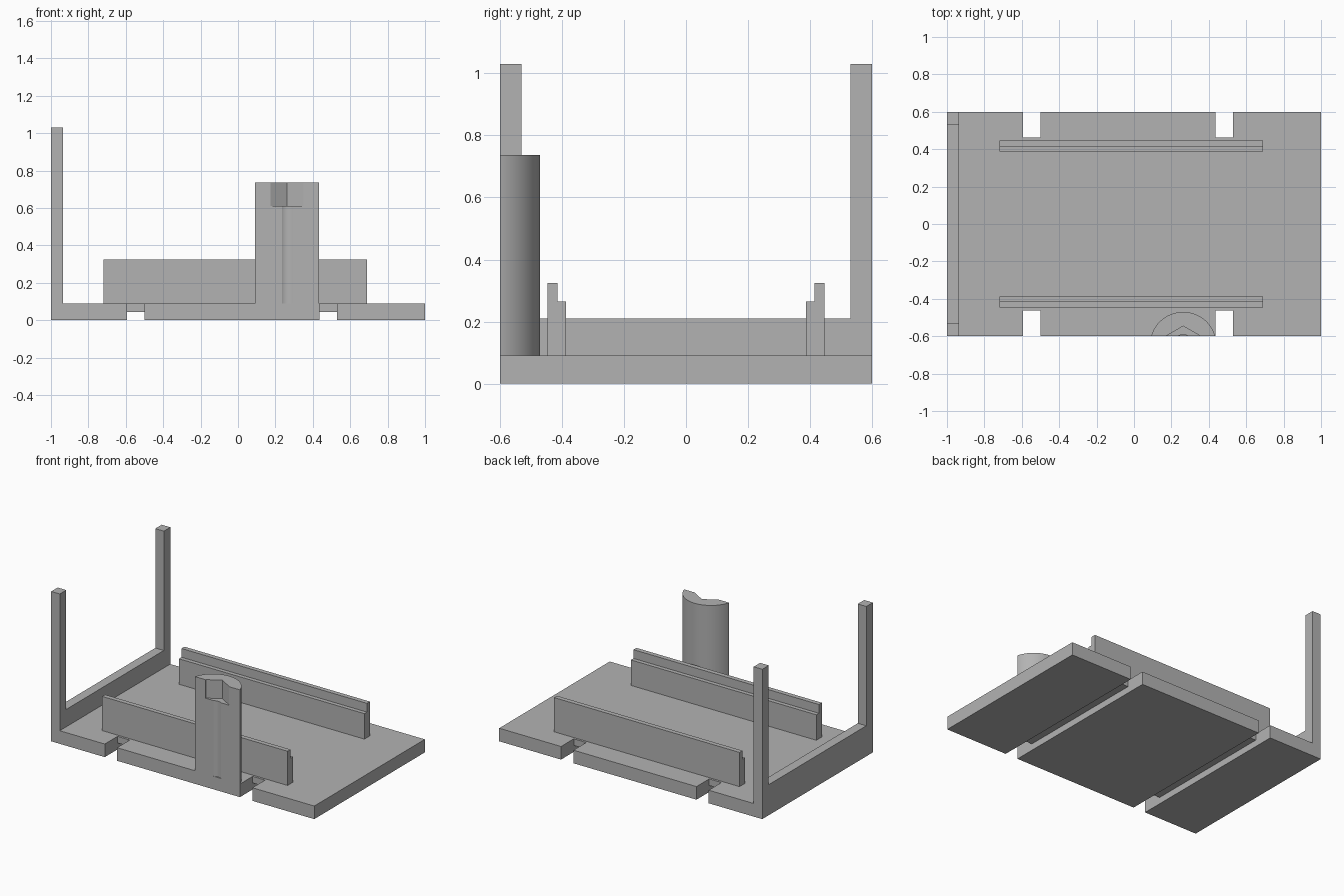
import bpy
import math
from mathutils import Vector

cube = bpy.data.objects.get("Cube")
if cube:
    bpy.data.objects.remove(cube, do_unlink=True)

grey = bpy.data.materials.new("plain_grey")
grey.use_nodes = True
COLOUR = (0.45, 0.45, 0.45, 1)
grey.diffuse_color = COLOUR
grey.node_tree.nodes["Principled BSDF"].inputs["Base Color"].default_value = COLOUR

FRONT, TOP = -0.6, 0.09
BOSS_X, BOSS_Y = 0.263, -0.648


def prism(name, outline, axis, start, end):
    """Extrude a 2D outline along an axis: x takes (y, z), z takes (x, y)."""
    def place(p, d):
        return Vector((d, *p)) if axis == "x" else Vector((*p, d))
    n = len(outline)
    verts = [place(p, d) for d in (start, end) for p in outline]
    faces = [tuple(reversed(range(n))), tuple(range(n, 2 * n))]
    faces += [(i, (i + 1) % n, n + (i + 1) % n, n + i) for i in range(n)]
    mesh = bpy.data.meshes.new(name)
    mesh.from_pydata(verts, [], faces)
    mesh.materials.append(grey)
    obj = bpy.data.objects.new(name, mesh)
    bpy.context.collection.objects.link(obj)
    return obj


def box(name, x, y, z):
    outline = [(x[0], y[0]), (x[1], y[0]), (x[1], y[1]), (x[0], y[1])]
    return prism(name, outline, "z", *z)


def polygon(radius, sides, turn=0.0):
    """Regular outline around the boss axis."""
    return [(BOSS_X + radius * math.cos(turn + math.tau * i / sides),
             BOSS_Y + radius * math.sin(turn + math.tau * i / sides))
            for i in range(sides)]


def select(obj):
    bpy.ops.object.select_all(action="DESELECT")
    obj.select_set(True)
    bpy.context.view_layer.objects.active = obj


def carve(obj, cutters):
    select(obj)
    for cutter in cutters:
        mod = obj.modifiers.new("cut", "BOOLEAN")
        mod.operation, mod.solver, mod.object = "DIFFERENCE", "EXACT", cutter
        bpy.ops.object.modifier_apply(modifier=mod.name)
        bpy.data.objects.remove(cutter, do_unlink=True)


# Base plate with two underside channels that open into notches at both edges
base = box("base_plate", (-1, 1), (FRONT, -FRONT), (0, TOP))
for x in ((-0.593, -0.5), (0.435, 0.53)):
    carve(base, [
        box("channel_cutter", x, (-0.7, 0.7), (-0.1, 0.045)),
        box("front_notch_cutter", x, (-0.7, -0.462), (-0.2, 0.2)),
        box("back_notch_cutter", x, (0.462, 0.7), (-0.2, 0.2)),
    ])

# End frame: low wall with a tall post at each corner
frame = [(-0.6, TOP), (0.6, TOP), (0.6, 1.03), (0.53, 1.03),
         (0.53, 0.21), (-0.53, 0.21), (-0.53, 1.03), (-0.6, 1.03)]
prism("end_frame", frame, "x", -1, -0.935)

# Stepped rails, the taller half on the outside
step = [(0.387, TOP), (0.447, TOP), (0.447, 0.325),
        (0.415, 0.325), (0.415, 0.265), (0.387, 0.265)]
prism("back_rail", step, "x", -0.72, 0.69)
prism("front_rail", [(-y, z) for y, z in reversed(step)], "x", -0.72, 0.69)

# Round boss sliced flush with the front edge, with a hex pocket and screw bore
boss = prism("screw_boss", polygon(0.178, 96), "z", TOP, 0.737)
carve(boss, [
    box("slice_cutter", (-0.2, 0.8), (-1, FRONT), (-0.1, 1)),
    prism("pocket_cutter", polygon(0.102, 6, math.pi / 2), "z", 0.61, 0.9),
    prism("bore_cutter", polygon(0.056, 48), "z", TOP - 0.05, 0.7),
])
select(boss)
bpy.ops.object.shade_smooth_by_angle(angle=math.radians(25))
